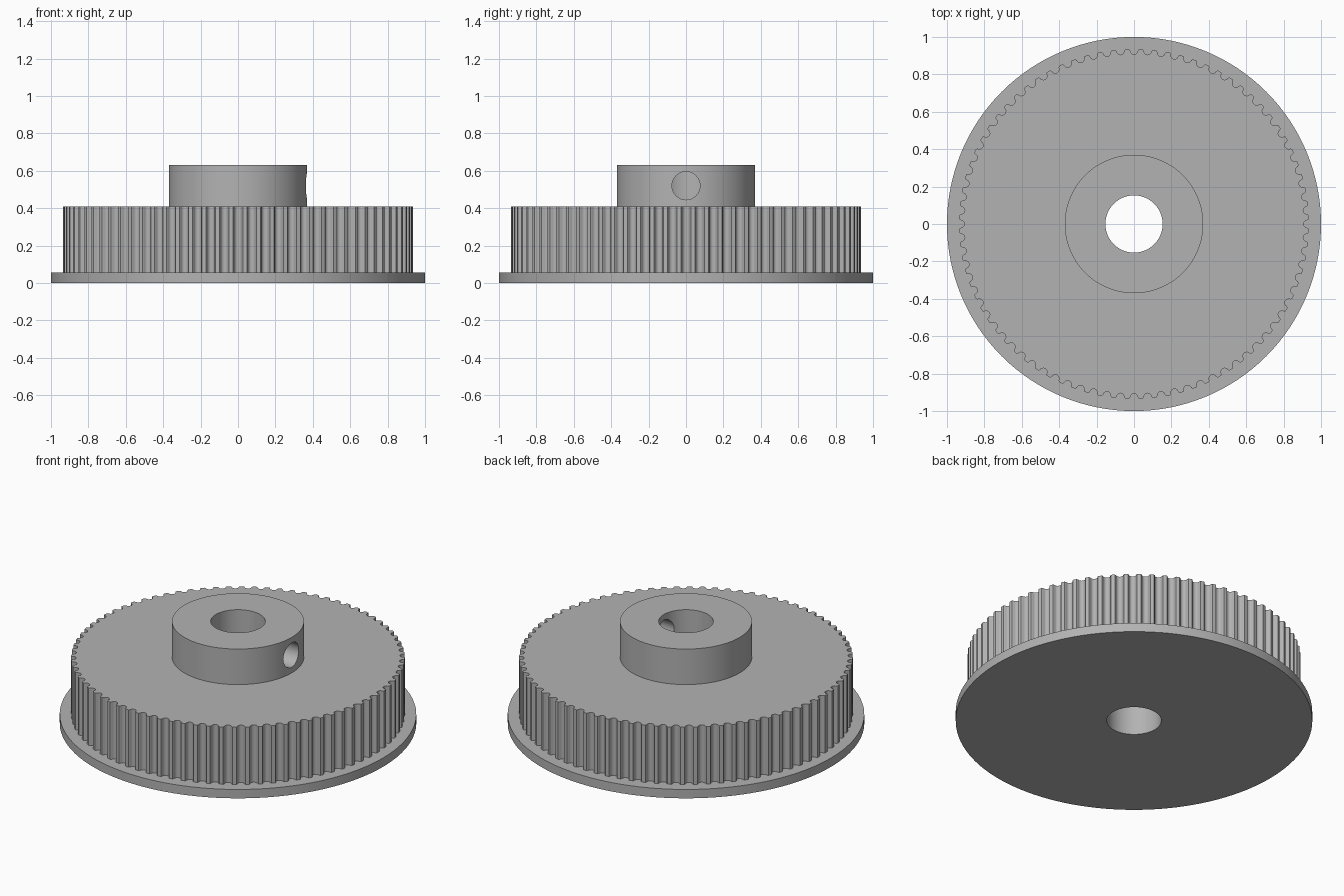
import bpy
import bmesh
import math
from mathutils import Matrix

if "Cube" in bpy.data.objects:
    bpy.data.objects.remove(bpy.data.objects["Cube"])

TEETH = 80
BORE = 0.153
TIP = 0.935          # tooth tip radius
FLANGE_TOP, TEETH_TOP, HUB_TOP = 0.055, 0.41, 0.63

metal = bpy.data.materials.new("grey metal")
metal.use_nodes = True
GREY = (0.45, 0.45, 0.45, 1)
metal.diffuse_color = GREY
metal.node_tree.nodes["Principled BSDF"].inputs["Base Color"].default_value = GREY


def circle(radius, count=128):
    """Polar outline (angle, radius) of a plain circle."""
    return [(math.tau * i / count, radius) for i in range(count)]


def toothed_outline():
    """Polar outline with a round-bottomed belt groove repeated around it."""
    groove, centre, steps = 0.0205, TIP - 0.007, 8
    profile = [(-0.026, TIP)]
    for i in range(steps + 1):
        a = math.pi * (1 + i / steps)
        profile.append((groove * math.cos(a), centre + groove * math.sin(a)))
    profile.append((0.026, TIP))
    return [(math.tau * t / TEETH + math.atan2(x, r), math.hypot(x, r))
            for t in range(TEETH) for x, r in profile]


def smooth(obj):
    bpy.ops.object.select_all(action="DESELECT")
    obj.select_set(True)
    bpy.context.view_layer.objects.active = obj
    bpy.ops.object.shade_smooth_by_angle(angle=math.radians(30))


def bored_disc(name, outline, z0, z1):
    """Solid between an outer outline and the shaft bore."""
    bm = bmesh.new()

    def loop(points, z):
        return [bm.verts.new((r * math.cos(a), r * math.sin(a), z)) for a, r in points]

    inner = [(a, BORE) for a, r in outline]
    loops = [loop(outline, z0), loop(outline, z1), loop(inner, z1), loop(inner, z0)]
    n = len(outline)
    for k in range(4):
        low, high = loops[k], loops[(k + 1) % 4]
        for i in range(n):
            j = (i + 1) % n
            bm.faces.new((low[i], low[j], high[j], high[i]))
    bmesh.ops.recalc_face_normals(bm, faces=bm.faces)
    mesh = bpy.data.meshes.new(name)
    bm.to_mesh(mesh)
    bm.free()
    mesh.materials.append(metal)
    obj = bpy.data.objects.new(name, mesh)
    bpy.context.collection.objects.link(obj)
    return obj


# Flange and toothed rim
smooth(bored_disc("flange", circle(1.0), 0, FLANGE_TOP))
smooth(bored_disc("toothed_rim", toothed_outline(), FLANGE_TOP, TEETH_TOP))

# Hub with a set screw hole through its left wall
hub = bored_disc("hub", circle(0.37), TEETH_TOP, HUB_TOP)
bpy.ops.mesh.primitive_cylinder_add(vertices=48, radius=0.075, depth=0.5,
                                    location=(0.3, 0, 0.52),
                                    rotation=(0, math.pi / 2, 0))
cutter = bpy.context.object
cutter.name = "screw_hole_cutter"
cutter.hide_render = True
cutter.data.materials.append(metal)
cut = hub.modifiers.new("screw hole", "BOOLEAN")
cut.operation = "DIFFERENCE"
cut.solver = "EXACT"
cut.object = cutter
bpy.ops.object.select_all(action="DESELECT")
hub.select_set(True)
bpy.context.view_layer.objects.active = hub
bpy.ops.object.modifier_apply(modifier=cut.name)
bpy.data.objects.remove(cutter)
smooth(hub)
